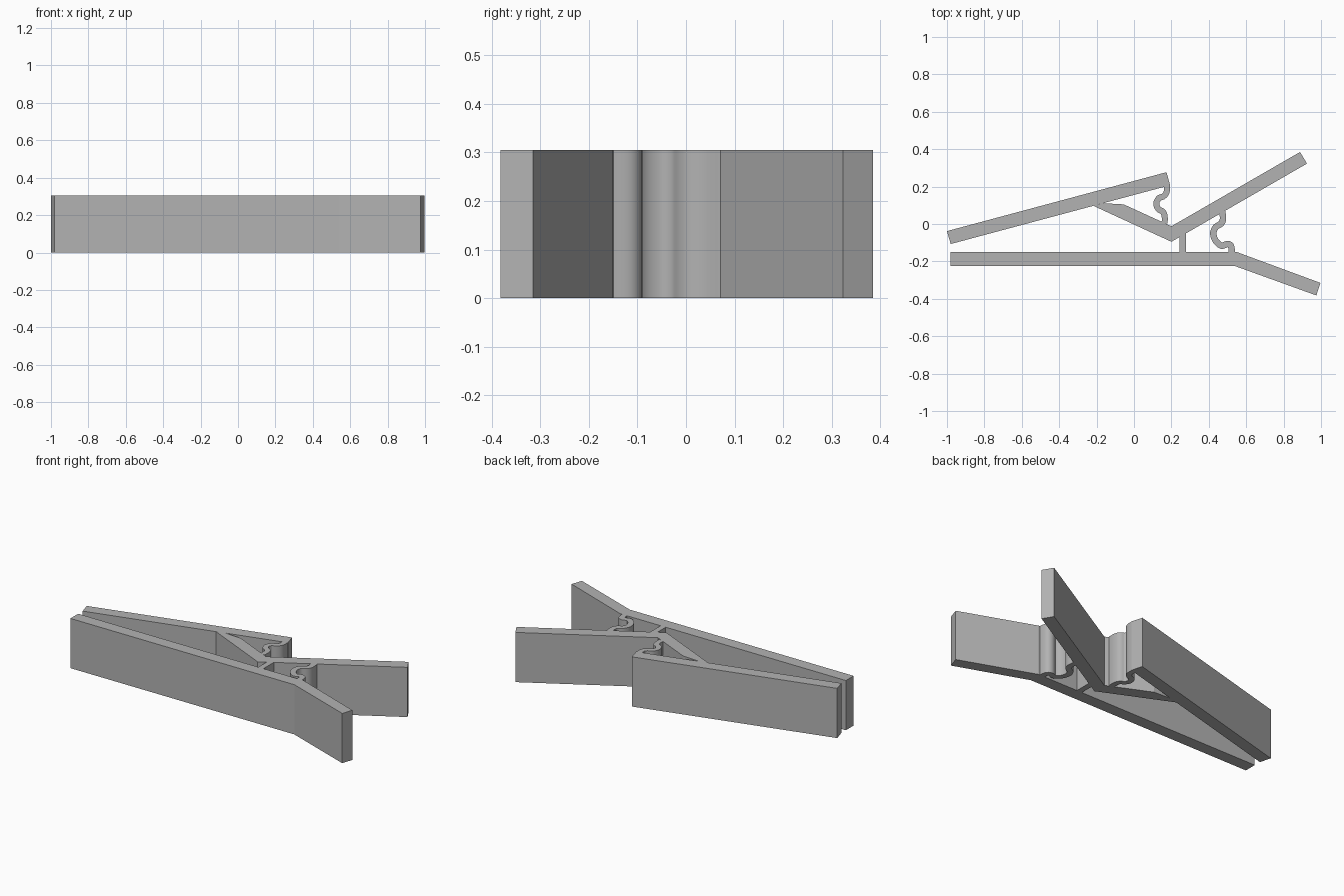
import bpy
import bmesh
from mathutils import Vector

HEIGHT = 0.305

cube = bpy.data.objects.get("Cube")
if cube:
    bpy.data.objects.remove(cube, do_unlink=True)

grey = bpy.data.materials.new("plain grey")
grey.use_nodes = True
colour = (0.45, 0.45, 0.45, 1)
grey.diffuse_color = colour
grey.node_tree.nodes["Principled BSDF"].inputs["Base Color"].default_value = colour


def extrude(name, outline, smooth=False):
    """Raise a flat outline to the full height of the clip."""
    bm = bmesh.new()
    base = bm.faces.new([bm.verts.new((p[0], p[1], 0)) for p in outline])
    raised = bmesh.ops.extrude_face_region(bm, geom=[base], use_keep_orig=True)
    top = [v for v in raised["geom"] if isinstance(v, bmesh.types.BMVert)]
    bmesh.ops.translate(bm, verts=top, vec=(0, 0, HEIGHT))
    bmesh.ops.recalc_face_normals(bm, faces=bm.faces[:])
    mesh = bpy.data.meshes.new(name)
    bm.to_mesh(mesh)
    bm.free()
    mesh.materials.append(grey)
    obj = bpy.data.objects.new(name, mesh)
    bpy.context.collection.objects.link(obj)
    if smooth:
        bpy.ops.object.select_all(action="DESELECT")
        obj.select_set(True)
        bpy.context.view_layer.objects.active = obj
        bpy.ops.object.shade_smooth_by_angle(angle=0.6)


def ribbon(points, width, steps=6):
    """Outline of a strip of even width along a smooth path."""
    p = [Vector(q) for q in points]
    p = [2 * p[0] - p[1]] + p + [2 * p[-1] - p[-2]]
    path = []
    for a, b, c, d in zip(p, p[1:], p[2:], p[3:]):
        for i in range(steps):
            t = i / steps
            path.append(0.5 * (2 * b + (c - a) * t + (2 * a - 5 * b + 4 * c - d) * t**2
                               + (3 * b - a - 3 * c + d) * t**3))
    path.append(p[-2])
    left, right = [], []
    for i, q in enumerate(path):
        along = (path[min(i + 1, len(path) - 1)] - path[max(i - 1, 0)]).normalized()
        side = Vector((-along.y, along.x)) * width / 2
        left.append(q + side)
        right.append(q - side)
    return left + right[::-1]


# Front jaw with its bent handle
extrude("front_arm", [(-0.98, -0.225), (0.54, -0.225), (0.975, -0.382), (0.997, -0.315),
                      (0.55, -0.15), (-0.98, -0.15)])

# Rear jaw
extrude("rear_arm", [(-0.98, -0.107), (0.193, 0.207), (0.174, 0.277), (-1.0, -0.038)])

# V-shaped lever joining the rear jaw to the rear handle
extrude("rear_lever", [(-0.217, 0.097), (0.2, -0.095), (0.925, 0.323), (0.888, 0.385),
                       (0.2, -0.012), (-0.055, 0.105), (-0.165, 0.111)])

# Hinge post between lever and front jaw
extrude("hinge_post", [(0.243, -0.15), (0.278, -0.15), (0.278, -0.05), (0.243, -0.07)])

# Wavy springs
extrude("rear_spring", ribbon([(0.176, 0.21), (0.174, 0.17), (0.157, 0.148), (0.132, 0.137),
                               (0.119, 0.107), (0.132, 0.079), (0.155, 0.065),
                               (0.164, 0.04), (0.164, 0.003)], 0.032), True)
extrude("front_spring", ribbon([(0.47, 0.075), (0.476, 0.03), (0.466, 0.003), (0.437, -0.017),
                                (0.424, -0.05), (0.437, -0.09), (0.468, -0.116),
                                (0.499, -0.107), (0.518, -0.117), (0.524, -0.152)], 0.034), True)
